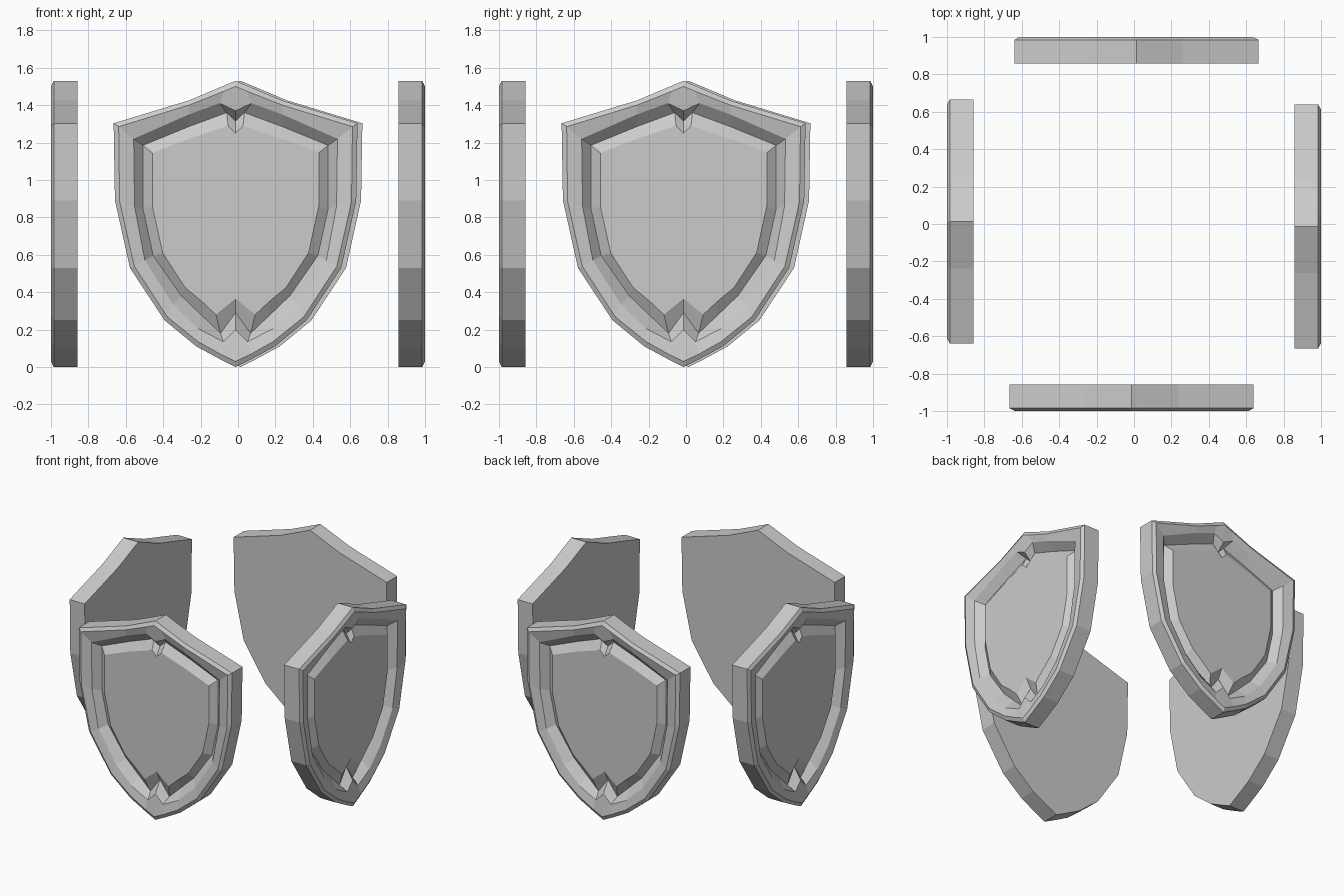
import bpy, bmesh, math
from mathutils import Matrix

if "Cube" in bpy.data.objects:
    bpy.data.objects.remove(bpy.data.objects["Cube"])

# Half contours (x, z) from top centre down to bottom centre
outer = [(0, 1.53), (.06, 1.505), (.25, 1.425), (.652, 1.303), (.645, .89),
         (.565, .53), (.38, .25), (.21, .11), (.08, .04), (0, 0)]
ridge = [(0, 1.50), (.06, 1.475), (.25, 1.40), (.625, 1.285), (.62, .885),
         (.542, .54), (.365, .268), (.2, .135), (.08, .068), (0, .03)]
inner = [(0, 1.37), (.085, 1.41), (.25, 1.35), (.545, 1.22), (.54, .86),
         (.485, .57), (.335, .335), (.20, .205), (.065, .135), (0, .2)]
groove = [(0, 1.315), (.047, 1.36), (.25, 1.285), (.495, 1.185), (.495, .845),
          (.44, .595), (.29, .38), (.18, .275), (.08, .18), (0, .29)]
panel = [(0, 1.25), (.04, 1.29), (.25, 1.22), (.445, 1.145), (.445, .86),
         (.39, .61), (.27, .425), (.18, .35), (.105, .28), (0, .365)]

# Contour and depth of each ring, from flat back to raised panel
rings = [(outer, -.858), (outer, -.985), (ridge, -1.0),
         (inner, -.985), (groove, -.93), (panel, -.97)]


def shield_mesh():
    bm = bmesh.new()
    loops = []
    for half, y in rings:
        full = half + [(-x, z) for x, z in half[-2:0:-1]]
        loops.append([bm.verts.new((x - .013, y, z)) for x, z in full])
    for a, b in zip(loops, loops[1:]):
        n = len(a)
        for i in range(n):
            j = (i + 1) % n
            bm.faces.new((a[i], a[j], b[j], b[i]))
    bm.faces.new(loops[0])
    bm.faces.new(loops[-1])
    bmesh.ops.recalc_face_normals(bm, faces=bm.faces)
    me = bpy.data.meshes.new("shield")
    bm.to_mesh(me)
    bm.free()
    return me


# Four shields facing outwards around the centre
mesh = shield_mesh()
for k, side in enumerate(("front", "right", "back", "left")):
    ob = bpy.data.objects.new(side + "_shield", mesh)
    ob.matrix_world = Matrix.Rotation(k * math.pi / 2, 4, 'Z')
    bpy.context.collection.objects.link(ob)
